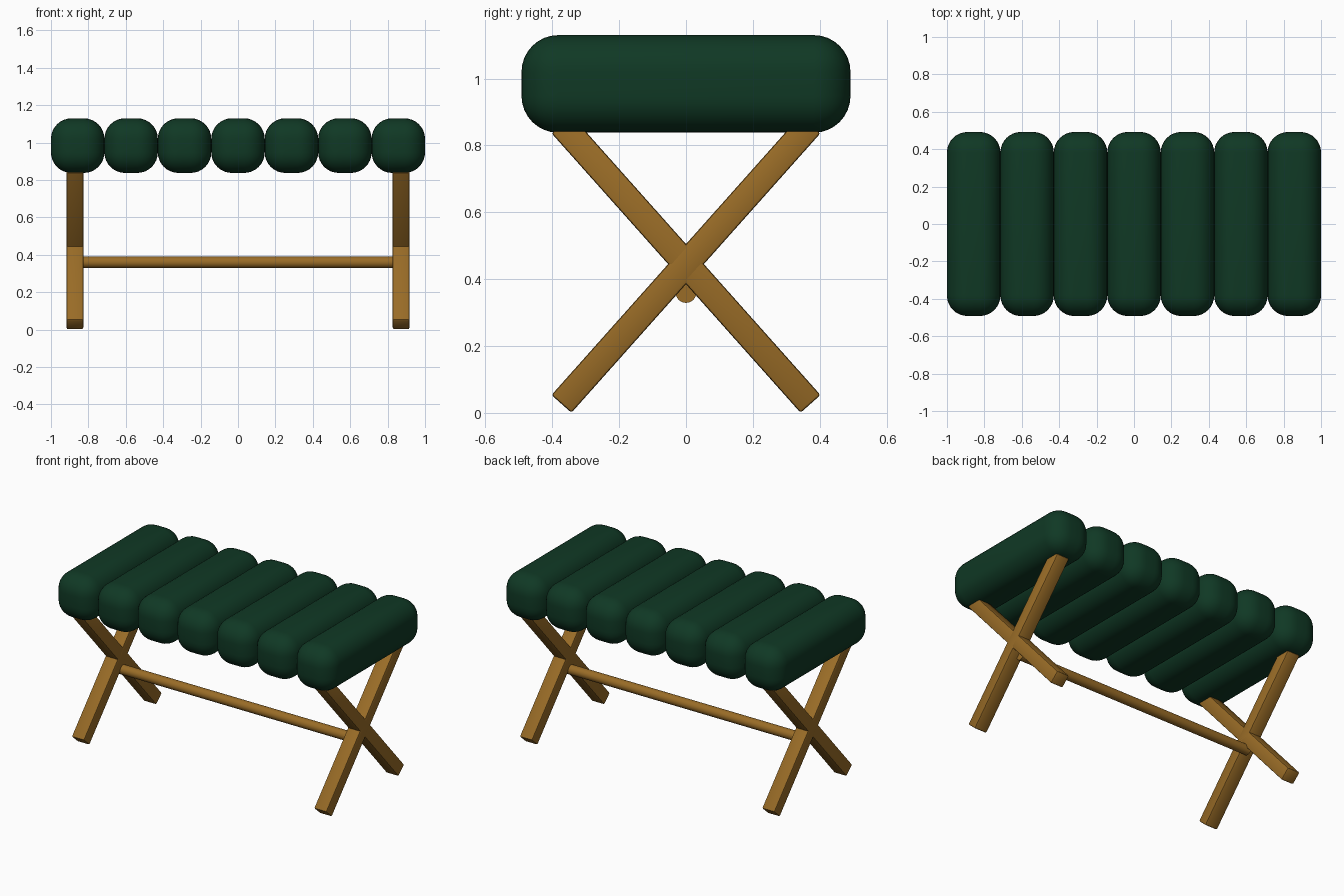
import bpy
import math

default = bpy.data.objects.get("Cube")
if default:
    bpy.data.objects.remove(default, do_unlink=True)


def material(name, colour):
    mat = bpy.data.materials.new(name)
    mat.use_nodes = True
    mat.diffuse_color = colour
    mat.node_tree.nodes["Principled BSDF"].inputs["Base Color"].default_value = colour
    return mat


green = material("dark green fabric", (0.005, 0.04, 0.018, 1))
wood = material("oak wood", (0.32, 0.15, 0.02, 1))


def finish(obj, name, mat, bevel=0, segments=1):
    obj.name = name
    obj.data.materials.append(mat)
    bpy.ops.object.transform_apply(location=False, rotation=False, scale=True)
    if bevel:
        mod = obj.modifiers.new("rounded edges", "BEVEL")
        mod.width = bevel
        mod.segments = segments
        bpy.ops.object.modifier_apply(modifier=mod.name)
    bpy.ops.object.shade_smooth_by_angle(angle=math.radians(35))


def box(name, size, location, mat, bevel, segments, tilt=0):
    bpy.ops.mesh.primitive_cube_add(size=1, location=location, rotation=(tilt, 0, 0))
    obj = bpy.context.object
    obj.scale = size
    finish(obj, name, mat, bevel, segments)


# Row of puffy seat rolls
count = 7
roll = 2 / count
for i in range(count):
    x = (i - (count - 1) / 2) * roll
    box(f"seat_roll_{i + 1}", (roll, 0.984, 0.292), (x, 0, 0.984), green, 0.11, 8)

# Crossed legs at each end
for side, x in (("left", 0.872), ("right", -0.872)):
    for lean, sign in (("front", 1), ("back", -1)):
        box(f"{side}_{lean}_leg", (0.09, 0.08, 1.12), (x, 0, 0.445), wood,
            0.008, 2, tilt=-sign * math.radians(41.7))

# Round stretcher between the leg crossings
bpy.ops.mesh.primitive_cylinder_add(vertices=24, radius=0.031, depth=1.72,
                                    location=(0, 0, 0.36),
                                    rotation=(0, math.pi / 2, 0))
finish(bpy.context.object, "stretcher", wood)
